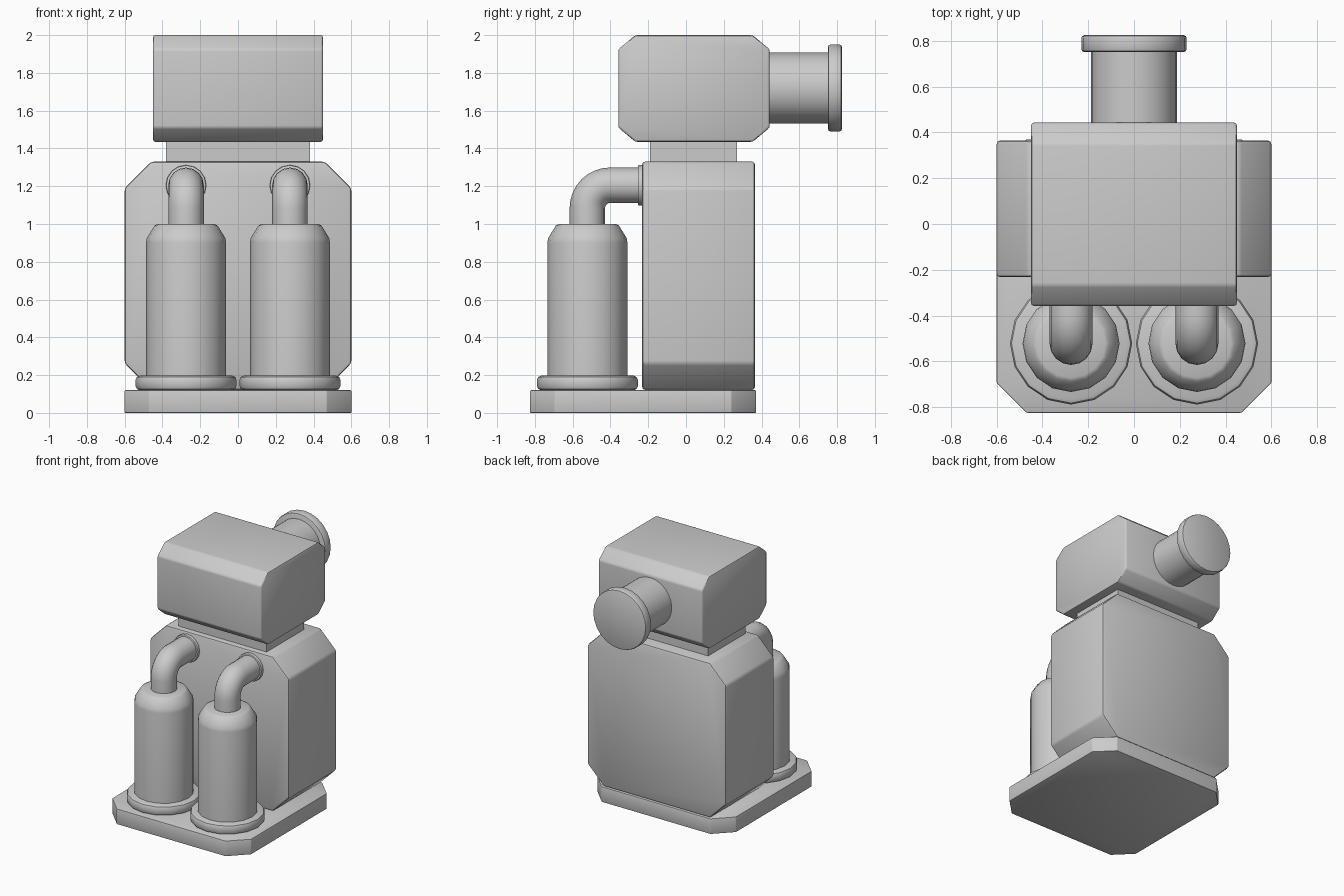
import bpy, bmesh, math
from mathutils import Matrix, Vector

if "Cube" in bpy.data.objects:
    bpy.data.objects.remove(bpy.data.objects["Cube"])


def finish(bm, name, bevel=0.0, segments=2):
    bmesh.ops.recalc_face_normals(bm, faces=bm.faces)
    if bevel:
        sharp = [e for e in bm.edges if e.calc_face_angle(0) > math.radians(30)]
        bmesh.ops.bevel(bm, geom=sharp, offset=bevel, segments=segments,
                        profile=0.5, affect='EDGES', clamp_overlap=True)
    me = bpy.data.meshes.new(name)
    bm.to_mesh(me)
    bm.free()
    ob = bpy.data.objects.new(name, me)
    bpy.context.collection.objects.link(ob)
    smooth(ob)
    return ob


def smooth(ob):
    bpy.ops.object.select_all(action='DESELECT')
    ob.select_set(True)
    bpy.context.view_layer.objects.active = ob
    bpy.ops.object.shade_smooth_by_angle(angle=math.radians(40))


def octagon(a0, a1, b0, b1, ca, cb):
    return [(a0 + ca, b0), (a1 - ca, b0), (a1, b0 + cb), (a1, b1 - cb),
            (a1 - ca, b1), (a0 + ca, b1), (a0, b1 - cb), (a0, b0 + cb)]


def prism(name, pts, place, lo, hi, bevel=0.0):
    """Extrude a 2D outline; place(a, b, t) maps it to 3D."""
    bm = bmesh.new()
    face = bm.faces.new([bm.verts.new(place(a, b, lo)) for a, b in pts])
    new = bmesh.ops.extrude_face_region(bm, geom=[face])['geom']
    step = Vector(place(0, 0, hi)) - Vector(place(0, 0, lo))
    bmesh.ops.translate(bm, verts=[v for v in new if isinstance(v, bmesh.types.BMVert)], vec=step)
    return finish(bm, name, bevel)


def lathe(name, profile, matrix, sides=16):
    """Turn a (radius, height) profile around z, cap both ends."""
    bm = bmesh.new()
    rings = [[bm.verts.new((r * math.cos(2 * math.pi * i / sides),
                            r * math.sin(2 * math.pi * i / sides), h)) for i in range(sides)]
             for r, h in profile]
    for lo, hi in zip(rings, rings[1:]):
        for i in range(sides):
            j = (i + 1) % sides
            bm.faces.new((lo[i], lo[j], hi[j], hi[i]))
    bm.faces.new(rings[0][::-1])
    bm.faces.new(rings[-1])
    bm.transform(matrix)
    return finish(bm, name)


def disc(r, h0, h1, b):
    """Profile of a disc with softened rims."""
    k = b * 0.3
    return [(r - b, h0), (r - k, h0 + k), (r, h0 + b),
            (r, h1 - b), (r - k, h1 - k), (r - b, h1)]


# Base plate with clipped corners
prism("base_plate", octagon(-0.6, 0.6, -0.825, 0.37, 0.13, 0.13),
      lambda a, b, t: (a, b, t), 0, 0.12, 0.004)

# Main body, clipped in the front outline
prism("body", octagon(-0.6, 0.6, 0.122, 1.33, 0.14, 0.14),
      lambda a, b, t: (a, t, b), -0.232, 0.365, 0.015)

# Neck block
prism("neck", [(-0.38, -0.19), (0.38, -0.19), (0.38, 0.27), (-0.38, 0.27)],
      lambda a, b, t: (a, b, t), 1.31, 1.46)

# Head, clipped in the side outline
prism("head", octagon(-0.358, 0.443, 1.435, 2.0, 0.09, 0.075),
      lambda a, b, t: (t, a, b), -0.45, 0.45, 0.012)

# Rear spout and its flange
to_back = Matrix.Rotation(-math.pi / 2, 4, 'X')
rear = Matrix.Translation((0, 0, 1.72)) @ to_back
lathe("rear_spout", [(0.187, 0.40), (0.187, 0.77)], rear, 24)
lathe("rear_flange", disc(0.23, 0.752, 0.825, 0.012), rear, 24)

# Two tanks, each with foot ring, elbow pipe and pipe collar
TY, PZ, BEND = -0.522, 1.205, 0.12
for side, x in (("left", -0.275), ("right", 0.275)):
    at = Matrix.Translation((x, TY, 0))
    lathe(side + "_tank_foot", disc(0.267, 0.12, 0.197, 0.022), at)
    lathe(side + "_tank", [(0.212, 0.18), (0.212, 0.90), (0.208, 0.925),
                           (0.167, 0.992), (0.15, 1.0)], at)
    lathe(side + "_pipe_collar", disc(0.107, -0.255, -0.22, 0.006),
          Matrix.Translation((x, 0, PZ)) @ to_back)

    path = [(TY, 0.97)]
    for i in range(9):
        a = math.pi / 2 * i / 8
        path.append((TY + BEND * (1 - math.cos(a)), PZ - BEND + BEND * math.sin(a)))
    path.append((-0.22, PZ))
    cu = bpy.data.curves.new(side + "_pipe", 'CURVE')
    cu.dimensions = '3D'
    cu.bevel_depth = 0.094
    cu.bevel_resolution = 6
    cu.use_fill_caps = True
    sp = cu.splines.new('POLY')
    sp.points.add(len(path) - 1)
    for p, (y, z) in zip(sp.points, path):
        p.co = (x, y, z, 1)
    pipe = bpy.data.objects.new(side + "_pipe", cu)
    bpy.context.collection.objects.link(pipe)
    bpy.ops.object.select_all(action='DESELECT')
    pipe.select_set(True)
    bpy.context.view_layer.objects.active = pipe
    bpy.ops.object.convert(target='MESH')
    smooth(bpy.context.view_layer.objects.active)
